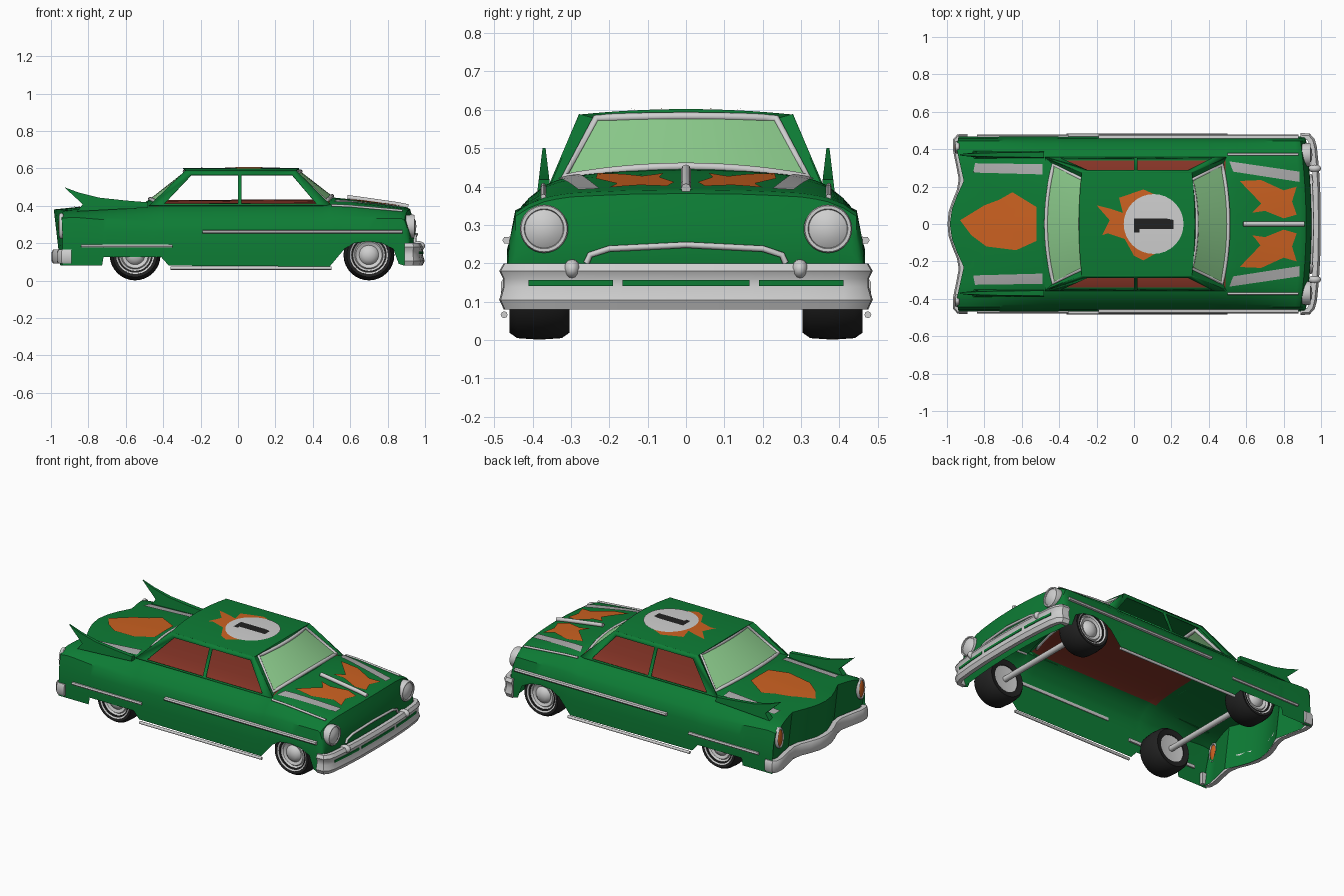
import bpy, bmesh, math
from mathutils import Vector

if "Cube" in bpy.data.objects:
    bpy.data.objects.remove(bpy.data.objects["Cube"])


def mat(name, r, g, b):
    m = bpy.data.materials.new(name)
    m.diffuse_color = (r, g, b, 1)
    m.use_nodes = True
    m.node_tree.nodes["Principled BSDF"].inputs["Base Color"].default_value = m.diffuse_color
    return m


GREEN = mat("green paint", 0.004, 0.2, 0.035)
SILVER = mat("silver trim", 0.62, 0.62, 0.62)
GLASS = mat("pale green glass", 0.28, 0.64, 0.28)
ORANGE = mat("orange flame", 0.6, 0.12, 0.015)
BROWN = mat("brown interior", 0.24, 0.035, 0.02)
RUBBER = mat("black rubber", 0.015, 0.015, 0.015)
GREY = mat("grey stripe", 0.4, 0.4, 0.4)


def lerp(a, b, t):
    return a + (b - a) * t


def table(pts, x):
    if x <= pts[0][0]:
        return pts[0][1]
    for (x0, v0), (x1, v1) in zip(pts, pts[1:]):
        if x <= x1:
            return lerp(v0, v1, (x - x0) / (x1 - x0))
    return pts[-1][1]


def finish(name, bm, *mats, angle=35):
    bmesh.ops.remove_doubles(bm, verts=bm.verts, dist=0.0004)
    bmesh.ops.recalc_face_normals(bm, faces=bm.faces)
    me = bpy.data.meshes.new(name)
    bm.to_mesh(me)
    bm.free()
    for m in mats:
        me.materials.append(m)
    for p in me.polygons:
        p.use_smooth = True
    me.set_sharp_from_angle(angle=math.radians(angle))
    ob = bpy.data.objects.new(name, me)
    bpy.context.collection.objects.link(ob)
    return ob


def grid(name, rows, *mats, rule=None, closed=False, angle=35):
    bm = bmesh.new()
    vs = [[bm.verts.new(p) for p in r] for r in rows]
    n = len(rows[0])
    for a, b in zip(vs, vs[1:]):
        for j in range(n if closed else n - 1):
            k = (j + 1) % n
            f = bm.faces.new((a[j], a[k], b[k], b[j]))
            if rule and rule(f.calc_center_median()):
                f.material_index = 1
    if closed:
        bm.faces.new(vs[0])
        bm.faces.new(vs[-1])
    return finish(name, bm, *mats, angle=angle)


def tube(name, pts, r, m, cyclic=False):
    cu = bpy.data.curves.new(name, 'CURVE')
    cu.dimensions = '3D'
    cu.bevel_depth, cu.bevel_resolution, cu.use_fill_caps = r, 2, True
    sp = cu.splines.new('POLY')
    sp.points.add(len(pts) - 1)
    for q, p in zip(sp.points, pts):
        q.co = (*p, 1)
    sp.use_cyclic_u = cyclic
    cu.materials.append(m)
    bpy.context.collection.objects.link(bpy.data.objects.new(name, cu))


def lathe(name, prof, centre, axis, m, scale=(1, 1, 1), n=32):
    """Turn (radius, offset) points about an axis, then stretch the result."""
    q = Vector((0, 0, 1)).rotation_difference(Vector(axis))
    rows = []
    for i in range(n + 1):
        a = math.tau * i / n
        row = [q @ Vector((r * math.cos(a), r * math.sin(a), h)) for r, h in prof]
        rows.append([Vector(p[k] * scale[k] + centre[k] for k in range(3)) for p in row])
    return grid(name, rows, m)


def decal(name, outline, zfunc, m, lift=0.006):
    """Thin painted patch that follows the surface below it."""
    bm = bmesh.new()
    bm.faces.new([bm.verts.new((x, y, 0)) for x, y in outline])
    for i in range(-24, 25):
        for no in ((1, 0, 0), (0, 1, 0)):
            bmesh.ops.bisect_plane(bm, geom=bm.verts[:] + bm.edges[:] + bm.faces[:],
                                   plane_co=Vector(no) * i * 0.04, plane_no=no)
    for v in bm.verts:
        v.co.z = zfunc(v.co.x, v.co.y) + lift
    finish(name, bm, m)


# ---- body shell: top height, side drop, lower edge with wheel openings
CROWN = [(-.97, .378), (-.85, .392), (-.5, .42), (-.4, .43), (.45, .435), (.5, .445), (.6, .435), (.9, .392), (.92, .382)]
DROP = [(0, 0), (.15, .004), (.25, .012), (.3, .018), (.34, .03), (.37, .043), (.41, .075), (.445, .12)]
FLAT = [(-.9, .4), (-.45, 1), (.5, 1), (.9, .5)]
LOWER = [(-.95, .08), (-.73, .08), (-.722, .125), (-.41, .125), (-.37, .08), (.49, .075), (.57, .17),
         (.62, .2), (.7, .21), (.78, .2), (.85, .17), (.885, .09), (.92, .08)]
WAVE = [(0, -.035), (.1, -.02), (.23, .04), (.41, 0), (.467, .012)]


def top_z(x, y):
    return table(CROWN, x) - table(DROP, abs(y)) * table(FLAT, x)


def section(x):
    zb = table(LOWER, x)
    half = [(y, top_z(x, y)) for y in (0, .08, .15, .23, .3, .34, .37, .41, .43, .445)]
    half += [(.46, .26), (.467, lerp(.26, zb, .5)), (.467, zb)]
    ring = [(-y, z) for y, z in half[:0:-1]] + half
    w = max(0, (-.5 - x) / .45) ** 2
    f = max(0, (x - .6) / .32) ** 2
    return [(x + w * table(WAVE, abs(y)) - f * .15 * y * y, y, z) for y, z in ring]


xs = sorted({p[0] for p in LOWER} | {round(-.9 + .05 * i, 3) for i in range(37)} | {-.85, -.5, -.45, .45, .5})
rows = [section(x) for x in xs]
steps = [i / 8 for i in range(1, 9)]
tail = [[(x + .035 * t, y, lerp(z, .08, t)) for x, y, z in rows[0]] for t in steps]
nose = [[(x + .03 * math.sin(math.pi * t), y, lerp(z, .08, t)) for x, y, z in rows[-1]] for t in steps]
grid("body", tail[::-1] + rows + nose, GREEN, BROWN,
     rule=lambda c: abs(c.y) < .34 and -.44 < c.x < .47 and c.z > .38)

# ---- roof
S = [i / 8 - 1 for i in range(17)]


def roof_z(x, y):
    return .602 - .014 * (y / .275) ** 2


grid("roof", [[(lerp(-.295 + .015 * s * s, .325 - .015 * s * s, t / 6), .275 * s, roof_z(0, .275 * s))
               for s in S] for t in range(7)], GREEN)


# ---- windscreens with silver frame and green surround
def arc(x, dx, y, z, dz):
    return [(x - dx * s * s, y * s, z - dz * s * s) for s in S]


def screen(name, ib, it, ob, ot):
    ib, it, ob, ot = arc(*ib), arc(*it), arc(*ob), arc(*ot)
    grid(name + "_glass", [ib, it], GLASS)
    grid(name + "_lower_surround", [ib, ob], GREEN)
    grid(name + "_upper_surround", [it, ot], GREEN)
    for k in (0, -1):
        grid(name + "_side_surround", [[ib[k], it[k]], [ob[k], ot[k]]], GREEN)
    tube(name + "_frame", ib + it[::-1], .011, SILVER, True)


screen("windscreen", (.504, .034, .317, .452, .029), (.335, .028, .235, .583, .006),
       (.53, .03, .355, .43, .03), (.325, .015, .275, .602, .014))
screen("rear_window", (-.47, -.04, .317, .437, .02), (-.285, -.02, .235, .583, .006),
       (-.495, -.02, .355, .42, .02), (-.295, -.015, .275, .602, .014))

# ---- bumpers: section swept along a plan path
def bumper(name, half, prof, m, y0=-1, y1=1):
    path = [(x, -y) for y, x in half[:0:-1]] + [(x, y) for y, x in half]
    path = [Vector(p) for p in path if y0 <= p[1] <= y1]
    rows = []
    for i, p in enumerate(path):
        d = (path[min(i + 1, len(path) - 1)] - path[max(i - 1, 0)]).normalized()
        n = Vector((d.y, -d.x)) * (1 if p.x > 0 else -1)
        rows.append([(p.x + n.x * o, p.y + n.y * o, z) for o, z in prof])
    grid(name, rows, m, closed=True)


FRONT = [(0, .986), (.165, .984), (.19, .983), (.3, .977), (.41, .966), (.45, .955), (.472, .935), (.475, .89)]
REAR = [(0, -.985), (.06, -.98), (.12, -.96), (.18, -.935), (.24, -.925), (.32, -.94), (.4, -.957), (.45, -.955), (.468, -.94), (.47, -.89)]
bumper("front_bumper", FRONT, [(-.025, .08), (0, .08), (.012, .105), (.002, .138), (.002, .16), (.012, .18),
                               (0, .2), (-.025, .2)], SILVER)
for a, b in ((-.411, -.189), (-.166, .166), (.189, .411)):
    bumper("bumper_slot", FRONT, [(0, .141), (.006, .141), (.006, .156), (0, .156)], GREEN, a, b)
bumper("rear_bumper", REAR, [(-.025, .09), (.004, .09), (.012, .105), (.012, .15), (.004, .165), (-.025, .165)], SILVER)
tube("grille_arch", [(.955 - .15 * y * y, y, z) for y, z in
                     ((-.26, .2), (-.25, .222), (-.2, .238), (0, .248), (.2, .238), (.25, .222), (.26, .2))], .008, SILVER)
tube("hood_ornament", [(x, 0, top_z(x, 0) + .008) for x in (.585, .65, .75, .85, .91)], .013, SILVER)

# ---- profiles for turned parts
TYRE = [(.085, -.07), (.118, -.078), (.132, -.058), (.136, 0), (.132, .058), (.118, .078), (.085, .07), (.085, -.07)]
HUB = [(0, .082), (.03, .078), (.048, .062), (.052, .056), (.07, .064), (.076, .056), (.09, .07), (.102, .076),
       (.104, .06), (.09, -.066), (.05, -.06), (0, -.06)]
LAMP = [(0, .018), (.03, .014), (.05, .002), (.052, .008), (.06, .008), (.063, 0), (.06, -.05)]
BALL = [(math.sin(a * math.pi / 10), math.cos(a * math.pi / 10)) for a in range(11)]
RING = [(1 + .14 * math.cos(a * math.pi / 4), .5 * math.sin(a * math.pi / 4)) for a in range(9)]
SIDE = {'a': (-.475, .4), 'b': (.5, .4), 'c': (.31, .588), 'd': (-.28, .588),
        'e': (-.395, .41), 'f': (0, .41), 'g': (.02, .41), 'h': (.42, .41),
        'i': (.29, .563), 'j': (.02, .563), 'k': (0, .563), 'l': (-.25, .563)}
FIN = [(-.48, .39), (-.48, .418), (-.6, .428), (-.74, .443), (-.85, .47), (-.93, .5), (-.83, .408), (-.86, .37)]
FLAME = [(.565, .23), (.68, .235), (.8, .18), (.87, .2), (.845, .12), (.87, .05), (.8, .03), (.7, .07), (.63, .06), (.68, .11)]

for s in (-1, 1):
    # cabin side with open windows
    bm = bmesh.new()
    v = {k: bm.verts.new((x, s * (.355 - (z - .4) * .425), z)) for k, (x, z) in SIDE.items()}
    for f in ("aeld", "fgjk", "hbci", "lkjicd", "abhgfe"):
        bm.faces.new([v[k] for k in f])
    wall = finish("cabin_side", bm, GREEN)
    mod = wall.modifiers.new("thickness", 'SOLIDIFY')
    mod.thickness, mod.offset = .008, 0
    # tail fin, thinner toward the tip
    grid("tail_fin", [[(x, s * (.37 + k * (.004 + .12 * (.5 - z))), z) for x, z in FIN] for k in (-1, 1)],
         GREEN, closed=True)
    # wheels and lamps
    for x in (.7, -.55):
        c = (x, s * .382, .137)
        lathe("tyre", TYRE, c, (0, s, 0), RUBBER)
        lathe("hubcap", HUB, c, (0, s, 0), SILVER)
    lathe("headlight", LAMP, (.936, s * .37, .29), (1, 0, 0), SILVER)
    lathe("bumper_guard", BALL, (.966, s * .297, .185), (1, 0, 0), SILVER, (.034, .022, .026), 16)
    lathe("tail_light", BALL, (-.945, s * .41, .293), (1, 0, 0), ORANGE, (.015, .027, .058), 20)
    lathe("tail_light_ring", RING, (-.945, s * .41, .293), (1, 0, 0), SILVER, (.025, .029, .06), 24)
    # side mouldings
    for name, x0, x1, z in (("front_side_trim", -.19, .88, .26), ("rear_side_trim", -.84, -.35, .185)):
        prof = [(.455, z - .01), (.474, z - .008), (.479, z), (.474, z + .008), (.455, z + .01)]
        grid(name, [[(x, s * y, h) for y, h in prof] for x in (x0, x1)], SILVER, closed=True)
    tube("rocker_rail", [(-.36, s * .474, .066), (.5, s * .474, .066)], .009, SILVER)
    tube("fender_trim", [(x, s * .372, top_z(x, .372) + .002) for x in (.5, .6, .7, .8, .88)], .007, SILVER)
    # painted flames and stripes
    decal("hood_flame", [(x, s * y) for x, y in FLAME], top_z, ORANGE)
    decal("hood_stripe", [(x, s * y) for x, y in ((.51, .335), (.885, .28), (.885, .225), (.53, .28))], top_z, GREY)
    decal("trunk_stripe", [(x, s * y) for x, y in ((-.85, .325), (-.49, .32), (-.49, .265), (-.86, .275))], top_z, GREY)

for x in (.7, -.55):
    tube("axle", [(x, -.33, .137), (x, .33, .137)], .018, SILVER)
decal("trunk_flame", [(-.93, .02), (-.8, .1), (-.72, .13), (-.65, .17), (-.52, .09), (-.52, -.09), (-.63, -.14),
                      (-.79, -.12), (-.87, -.06)], top_z, ORANGE)
decal("roof_flame", [(-.2, .1), (-.12, .08), (-.06, .06), (-.08, .14), (.05, .185), (.13, .15), (.13, -.15), (.05, -.195),
                     (0, -.17), (-.05, -.08), (-.14, -.05), (-.17, -.06), (-.13, .02)], roof_z, ORANGE, .003)
decal("roof_disc", [(.105 + .16 * math.cos(a * math.pi / 16), .16 * math.sin(a * math.pi / 16)) for a in range(32)],
      roof_z, SILVER, .006)
decal("roof_bar", [(0, -.045), (.03, -.045), (.03, -.028), (.21, -.028), (.21, .022), (.17, .03), (0, .03)], roof_z, RUBBER, .009)
